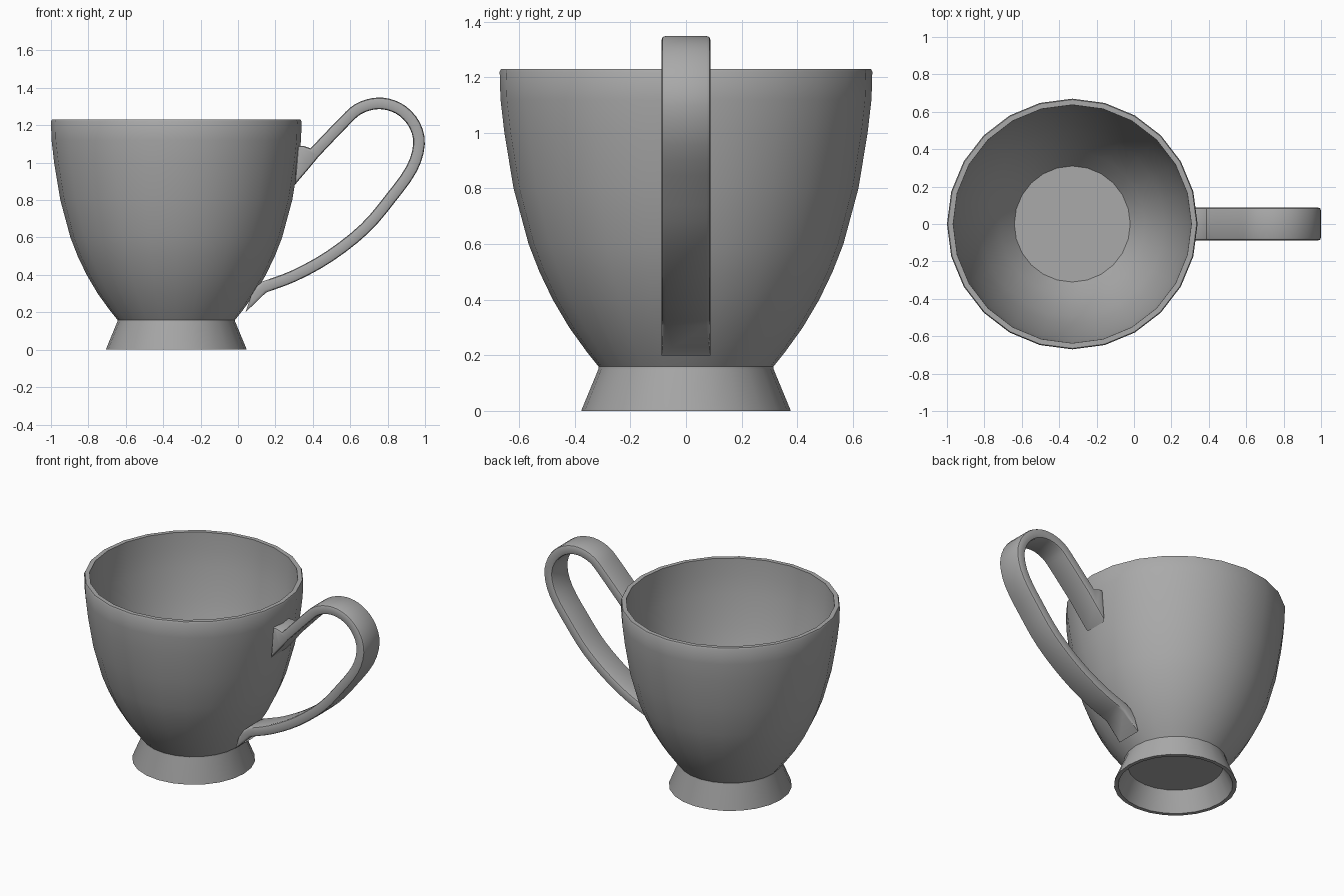
import bpy, bmesh, math
from mathutils import Vector
from mathutils.geometry import interpolate_bezier

cube = bpy.data.objects.get("Cube")
if cube:
    bpy.data.objects.remove(cube, do_unlink=True)

SIDES = 24
CUP_X = -0.33

grey = bpy.data.materials.new("grey ceramic")
grey.use_nodes = True
grey.diffuse_color = (0.4, 0.4, 0.4, 1)
grey.node_tree.nodes["Principled BSDF"].inputs["Base Color"].default_value = (0.4, 0.4, 0.4, 1)


def finish(bm, name, angle):
    bmesh.ops.recalc_face_normals(bm, faces=bm.faces)
    mesh = bpy.data.meshes.new(name)
    bm.to_mesh(mesh)
    bm.free()
    mesh.materials.append(grey)
    obj = bpy.data.objects.new(name, mesh)
    bpy.context.collection.objects.link(obj)
    bpy.ops.object.select_all(action="DESELECT")
    obj.select_set(True)
    bpy.context.view_layer.objects.active = obj
    bpy.ops.object.shade_smooth_by_angle(angle=math.radians(angle))
    return obj


def lathe(name, profile):
    """Spin a closed radius/height profile that starts and ends on the axis."""
    bm = bmesh.new()
    verts = [bm.verts.new((r, 0, z)) for r, z in profile]
    edges = [bm.edges.new(pair) for pair in zip(verts, verts[1:])]
    bmesh.ops.spin(bm, geom=verts + edges, axis=(0, 0, 1), cent=(0, 0, 0),
                   angle=math.tau, steps=SIDES, use_duplicate=False)
    bmesh.ops.remove_doubles(bm, verts=bm.verts, dist=0.0005)
    bmesh.ops.translate(bm, verts=bm.verts, vec=(CUP_X, 0, 0))
    return finish(bm, name, 35)


# Cup bowl with its flared hollow foot
outer = [(0.315, 0.16), (0.355, 0.21), (0.42, 0.3), (0.479, 0.4), (0.527, 0.5), (0.566, 0.6),
         (0.62, 0.8), (0.653, 1.0), (0.667, 1.12), (0.67, 1.22)]
inner = [(r - 0.033, z) for r, z in reversed(outer[2:-1])]
lathe("cup", [(0, 0.13), (0.29, 0.13), (0.35, 0), (0.375, 0), (0.375, 0.005), (0.315, 0.15)]
      + outer + [(0.665, 1.23), (0.637, 1.23)] + inner + [(0.31, 0.2), (0, 0.2)])

# Handle centre line, smoothed through its control points
path = [Vector((x, z)) for x, z in [
    (0.14, 0.335), (0.3, 0.395), (0.49, 0.5), (0.68, 0.65), (0.82, 0.815), (0.93, 0.97),
    (0.968, 1.1), (0.945, 1.2), (0.88, 1.276), (0.8, 1.312), (0.72, 1.314),
    (0.64, 1.285), (0.58, 1.232), (0.41, 1.055)]]
tangents = [path[min(i + 1, len(path) - 1)] - path[max(i - 1, 0)] for i in range(len(path))]
centre = []
for i in range(len(path) - 1):
    a, b = path[i], path[i + 1]
    reach = (b - a).length / 3
    centre += interpolate_bezier(a, a + tangents[i].normalized() * reach,
                                 b - tangents[i + 1].normalized() * reach, b, 4)[:-1]
centre.append(path[-1])

# Band cross-section pairs, with flared ends set against the cup
pairs = [(Vector((0.04, 0.2)), Vector((0.08, 0.32)))]
for i, p in enumerate(centre):
    p = Vector(p[:2])
    t = Vector(centre[min(i + 1, len(centre) - 1)][:2]) - Vector(centre[max(i - 1, 0)][:2])
    side = Vector((t.y, -t.x)).normalized() * 0.031
    pairs.append((p + side, p - side))
pairs += [(Vector((0.35, 1.09)), Vector((0.38, 0.97))),
          (Vector((0.32, 1.09)), Vector((0.303, 0.88)))]

bm = bmesh.new()
rings = [[bm.verts.new((q.x, y, q.y)) for q, y in
          ((o, -0.088), (o, 0.088), (n, 0.088), (n, -0.088))] for o, n in pairs]
for a, b in zip(rings, rings[1:]):
    for k in range(4):
        j = (k + 1) % 4
        bm.faces.new((a[k], a[j], b[j], b[k]))
bm.faces.new(rings[0])
bm.faces.new(rings[-1])

# Soften the long edges of the band
bm.normal_update()
long_edges = [e for e in bm.edges
              if abs(e.verts[0].co.y - e.verts[1].co.y) < 0.01
              and any(abs(f.normal.y) > 0.9 for f in e.link_faces)
              and any(abs(f.normal.y) < 0.1 for f in e.link_faces)]
bmesh.ops.bevel(bm, geom=long_edges, offset=0.014, segments=2, profile=0.5,
                affect="EDGES", clamp_overlap=True)
finish(bm, "handle", 40)
